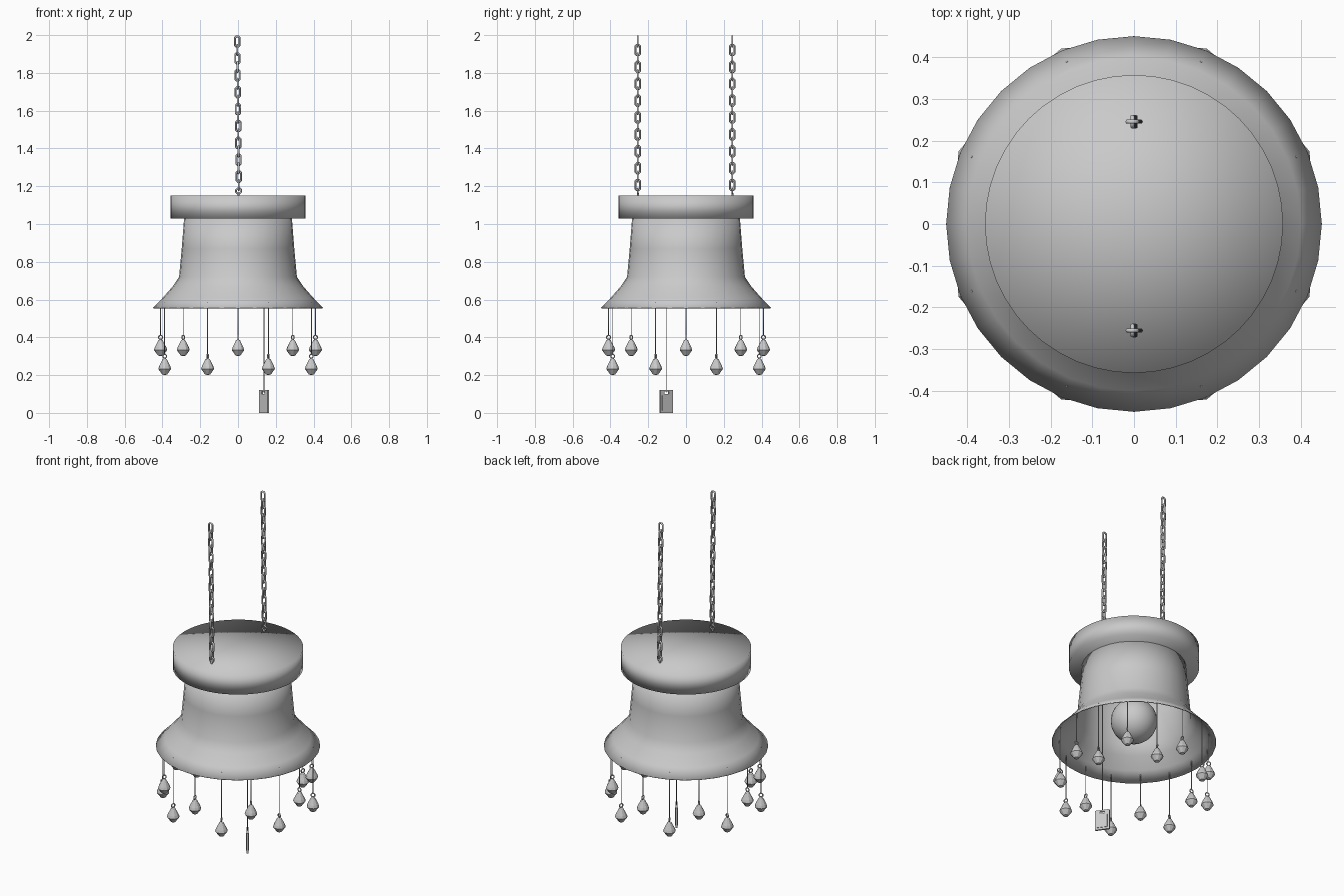
import bpy, bmesh, math
from mathutils import Matrix, Vector

old = bpy.data.objects.get("Cube")
if old:
    bpy.data.objects.remove(old, do_unlink=True)

GREY = 0.588
mat = bpy.data.materials.new("plain_grey")
mat.use_nodes = True
mat.diffuse_color = (GREY, GREY, GREY, 1)
mat.node_tree.nodes["Principled BSDF"].inputs["Base Color"].default_value = (GREY, GREY, GREY, 1)


def add(name, mesh, loc=(0, 0, 0), turn=0.0):
    ob = bpy.data.objects.new(name, mesh)
    ob.location = loc
    ob.rotation_euler.z = turn
    bpy.context.collection.objects.link(ob)
    return ob


def finish(bm, name, smooth):
    bmesh.ops.recalc_face_normals(bm, faces=bm.faces)
    mesh = bpy.data.meshes.new(name)
    bm.to_mesh(mesh)
    bm.free()
    mesh.materials.append(mat)
    for p in mesh.polygons:
        p.use_smooth = smooth
    return mesh


def lathe(name, profile, sides, smooth):
    """Turn (radius, height) points about z; zero radius makes a pole."""
    bm = bmesh.new()
    verts = [bm.verts.new((r, 0, z)) for r, z in profile]
    edges = [bm.edges.new(pair) for pair in zip(verts, verts[1:])]
    bmesh.ops.spin(bm, geom=verts + edges, cent=(0, 0, 0), axis=(0, 0, 1),
                   angle=math.tau, steps=sides)
    bmesh.ops.remove_doubles(bm, verts=bm.verts, dist=1e-5)
    return finish(bm, name, smooth)


def ring(name, radius, wire, stretch=0.0, around=8, section=6):
    """Upright link in the xz plane, its halves pulled apart by stretch."""
    bm = bmesh.new()
    rows = []
    for i in range(around):
        a = math.tau * (i + 0.5) / around
        out = Vector((math.cos(a), 0, math.sin(a)))
        centre = out * radius + Vector((0, 0, math.copysign(stretch, out.z)))
        rows.append([bm.verts.new(centre + wire * (math.cos(b) * out + math.sin(b) * Vector((0, 1, 0))))
                     for b in (math.tau * j / section for j in range(section))])
    for i in range(around):
        p, q = rows[i], rows[(i + 1) % around]
        for j in range(section):
            k = (j + 1) % section
            bm.faces.new((p[j], p[k], q[k], q[j]))
    return finish(bm, name, True)


def cord(name, x, y, low, high, radius=0.0025):
    add(name, lathe(name, [(0, low), (radius, low), (radius, high), (0, high)], 6, True), (x, y, 0))


# Flared shade, a thin open shell
shade = add("shade", lathe("shade", [(0.45, 0.557), (0.40, 0.608), (0.345, 0.67), (0.312, 0.72),
                                     (0.298, 0.87), (0.285, 1.035)], 32, True))
thick = shade.modifiers.new("thickness", "SOLIDIFY")
thick.thickness = 0.005

# Round cap over the shade
add("cap", lathe("cap", [(0, 1.03), (0.357, 1.03), (0.357, 1.15), (0, 1.15)], 48, True))

# Bulb with its socket
arc = [math.radians(d) for d in range(-90, 61, 15)]
bulb = [(0.127 * max(0, math.cos(a)), 0.69 + 0.127 * math.sin(a)) for a in arc]
bulb[0] = (0, bulb[0][1])
add("bulb", lathe("bulb", bulb + [(0.045, 0.85), (0.045, 0.9)], 32, True))
add("socket", lathe("socket", [(0, 0.87), (0.055, 0.87), (0.055, 1.03), (0, 1.03)], 24, True))

# Two chains, each on a small eye
link = ring("chain_link", 0.0125, 0.0055, 0.016)
eye = ring("chain_eye", 0.015, 0.005)
for side, y in (("back", 0.245), ("front", -0.255)):
    add(side + "_chain_eye", eye, (0.003, y, 1.175))
    cord(side + "_eye_post", 0.003, y, 1.145, 1.165, 0.006)
    for i in range(18):
        lean = 0.004 - 0.008 * i / 17
        add(f"{side}_chain_link_{i}", link, (lean, y, 1.966 - 0.0447 * (17 - i)),
            math.pi / 2 if i % 2 == 0 else 0)

# Faceted pendants around the rim, alternately high and low
drop = lathe("pendant", [(0, 0), (0.014, 0.004), (0.035, 0.033), (0.030, 0.048),
                         (0.012, 0.083), (0, 0.092)], 10, False)
loop = ring("pendant_loop", 0.011, 0.0035)
for i in range(16):
    a = math.tau * i / 16
    low = i % 2 == 1
    reach, base = (0.42, 0.2) if low else (0.41, 0.3)
    x, y = reach * math.cos(a), reach * math.sin(a)
    add(f"pendant_{i}", drop, (x, y, base), a)
    add(f"pendant_loop_{i}", loop, (x, y, base + 0.1), a)
    cord(f"pendant_cord_{i}", x, y, base + 0.11, 0.588)


# Pull cord ending in a flat tag with raised panels and a slotted top
def box(name, size, offset):
    bm = bmesh.new()
    bmesh.ops.create_cube(bm, size=1, matrix=Matrix.Translation(offset) @ Matrix.Diagonal((*size, 1)))
    add(name, finish(bm, name, False), (0.137, -0.105, 0), math.radians(-55))


cord("pull_cord", 0.137, -0.105, 0.108, 1.03, 0.002)
box("tag_body", (0.08, 0.01, 0.1), (0, 0, 0.05))
box("tag_top_bar", (0.08, 0.01, 0.01), (0, 0, 0.117))
for s in (-1, 1):
    box("tag_slot_side", (0.026, 0.01, 0.014), (s * 0.027, 0, 0.106))
    box("tag_panel", (0.058, 0.004, 0.08), (0, s * 0.006, 0.052))
